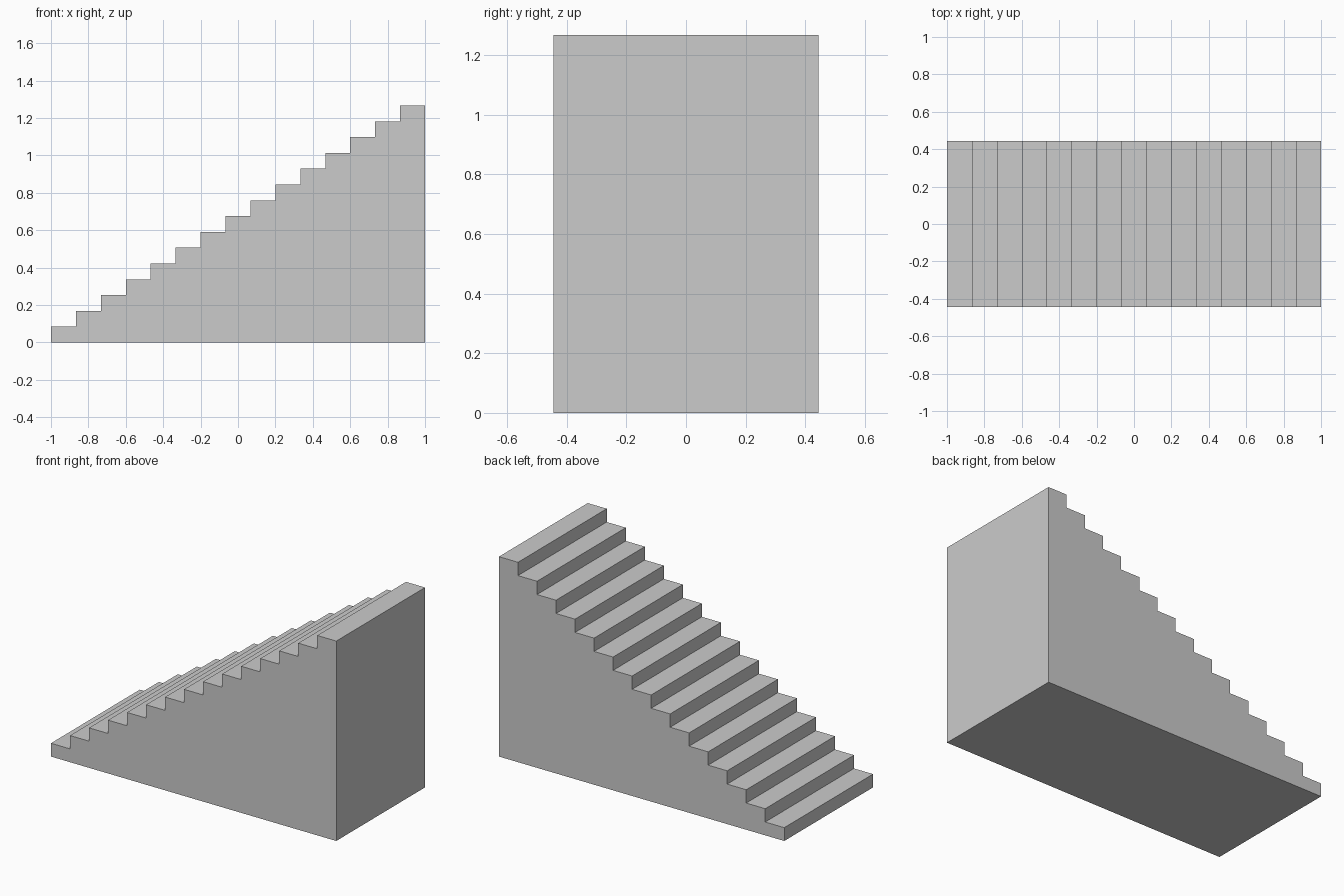
import bpy
import bmesh

if "Cube" in bpy.data.objects:
    bpy.data.objects.remove(bpy.data.objects["Cube"])

STEPS = 15
RUN = 2.0 / STEPS
RISE = 1.2667 / STEPS
HALF_WIDTH = 0.4444

# Stepped side profile in the xz plane
profile = [(-1.0, 0.0)]
for i in range(STEPS):
    z = (i + 1) * RISE
    profile += [(-1.0 + i * RUN, z), (-1.0 + (i + 1) * RUN, z)]
profile.append((1.0, 0.0))

# Extrude the profile across the width of the staircase
bm = bmesh.new()
side = bm.faces.new([bm.verts.new((x, -HALF_WIDTH, z)) for x, z in profile])
result = bmesh.ops.extrude_face_region(bm, geom=[side], use_keep_orig=True)
moved = [g for g in result["geom"] if isinstance(g, bmesh.types.BMVert)]
bmesh.ops.translate(bm, verts=moved, vec=(0, 2 * HALF_WIDTH, 0))
bmesh.ops.recalc_face_normals(bm, faces=bm.faces)

mesh = bpy.data.meshes.new("staircase")
bm.to_mesh(mesh)
bm.free()
bpy.context.collection.objects.link(bpy.data.objects.new("staircase", mesh))
